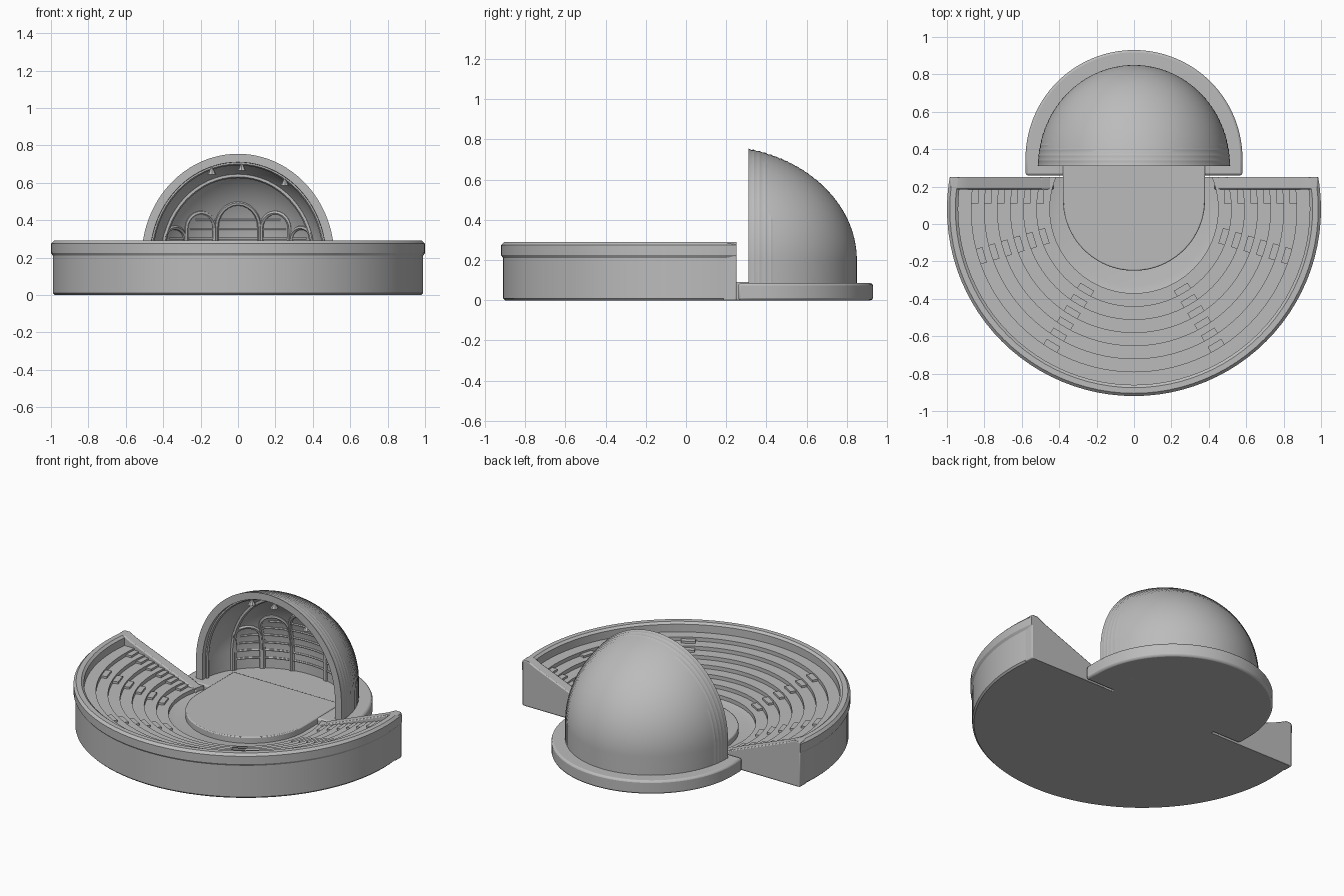
import bpy, bmesh
from math import sin, cos, pi, radians, sqrt
from mathutils import Matrix, Vector

if "Cube" in bpy.data.objects:
    bpy.data.objects.remove(bpy.data.objects["Cube"])

stone = bpy.data.materials.new("grey_stone")
stone.use_nodes = True
stone.diffuse_color = (0.5, 0.5, 0.5, 1)
stone.node_tree.nodes["Principled BSDF"].inputs["Base Color"].default_value = (0.5, 0.5, 0.5, 1)

CY = 0.08          # centre of the seating circle
BACK = 0.25        # straight rear edge of the seating
SPRING = 0.2       # height where the shell starts to curve
MOUTH = 0.31       # front plane of the shell


def finish(name, bm, angle=30, bevel=0):
    bmesh.ops.remove_doubles(bm, verts=bm.verts, dist=0.0002)
    bmesh.ops.recalc_face_normals(bm, faces=bm.faces)
    mesh = bpy.data.meshes.new(name)
    bm.to_mesh(mesh)
    bm.free()
    mesh.materials.append(stone)
    obj = bpy.data.objects.new(name, mesh)
    bpy.context.collection.objects.link(obj)
    if bevel:
        mod = obj.modifiers.new("soft_edge", 'BEVEL')
        mod.width, mod.segments, mod.limit_method = bevel, 2, 'ANGLE'
        mod.angle_limit = radians(40)
    bpy.ops.object.select_all(action='DESELECT')
    bpy.context.view_layer.objects.active = obj
    obj.select_set(True)
    bpy.ops.object.shade_smooth_by_angle(angle=radians(angle))
    return obj


def add_prism(bm, points, offset):
    face = bm.faces.new([bm.verts.new(p) for p in points])
    new = bmesh.ops.extrude_face_region(bm, geom=[face])["geom"]
    bmesh.ops.translate(bm, vec=offset, verts=[g for g in new if isinstance(g, bmesh.types.BMVert)])


def add_box(bm, centre, size, turn=0):
    mat = Matrix.Rotation(turn, 4, 'Z') @ Matrix.Translation(centre) @ Matrix.Diagonal((*size, 1))
    bmesh.ops.create_cube(bm, size=1, matrix=Matrix.Translation((0, CY, 0)) @ mat)


def arc(radius, cy, start, end, steps):
    return [(radius * cos(start + (end - start) * i / steps),
             cy + radius * sin(start + (end - start) * i / steps)) for i in range(steps + 1)]


def tube(name, paths, radius):
    data = bpy.data.curves.new(name, 'CURVE')
    data.dimensions = '3D'
    data.bevel_depth, data.bevel_resolution = radius, 1
    for path in paths:
        spline = data.splines.new('POLY')
        spline.points.add(len(path) - 1)
        for point, co in zip(spline.points, path):
            point.co = (*co, 1)
    data.materials.append(stone)
    obj = bpy.data.objects.new(name, data)
    bpy.context.collection.objects.link(obj)
    bpy.ops.object.select_all(action='DESELECT')
    bpy.context.view_layer.objects.active = obj
    obj.select_set(True)
    bpy.ops.object.convert(target='MESH')
    bpy.ops.object.shade_smooth_by_angle(angle=radians(50))


# Seating bowl: stepped profile turned round the centre, cut straight at the back
TIERS, R0, STEP = 7, 0.45, 0.07


def tier_z(i):
    return 0.085 + 0.024 * i


profile = [(0, 0), (0, 0.05), (0.41, 0.05)]
for i in range(TIERS):
    r = R0 + STEP * i
    profile += [(r, 0.06 if i == 0 else tier_z(i - 1)), (r, tier_z(i))]
profile += [(0.94, tier_z(TIERS - 1)), (0.94, 0.278), (0.955, 0.29), (0.985, 0.29),
            (1, 0.275), (1, 0.225), (0.99, 0.21), (0.99, 0.01), (0.98, 0)]
bm = bmesh.new()
verts = [bm.verts.new((r, CY, z)) for r, z in profile]
edges = [bm.edges.new((a, b)) for a, b in zip(verts, verts[1:] + verts[:1])]
bmesh.ops.spin(bm, geom=verts + edges, cent=(0, CY, 0), axis=(0, 0, 1), angle=2 * pi, steps=96)
bmesh.ops.remove_doubles(bm, verts=bm.verts, dist=0.0002)
cut = bmesh.ops.bisect_plane(bm, geom=bm.verts[:] + bm.edges[:] + bm.faces[:],
                             plane_co=(0, BACK, 0), plane_no=(0, 1, 0), clear_outer=True)
bmesh.ops.edgeloop_fill(bm, edges=[e for e in cut["geom_cut"] if isinstance(e, bmesh.types.BMEdge)])
finish("seating_bowl", bm)

# Sloping end walls on both sides
bm = bmesh.new()
slope = [(0.43, 0), (0.43, 0.075), (0.5, 0.11), (0.89, 0.265), (0.94, 0.29), (0.983, 0.29), (0.983, 0)]
for side in (-1, 1):
    add_prism(bm, [(side * x, 0.185, z) for x, z in slope], (0, BACK - 0.183, 0))
finish("end_walls", bm, bevel=0.006)

# Aisle stairs: a half step in front of each riser
bm = bmesh.new()
for angle in (-73, -31, 31, 73):
    for i in range(1, TIERS):
        r = R0 + STEP * i
        add_box(bm, (r - 0.015, 0, tier_z(i) - 0.026), (0.04, 0.085, 0.03), radians(angle - 90))
for side in (-1, 1):
    for i in range(1, TIERS):
        r = R0 + STEP * i
        add_box(bm, (side * (r - 0.015), 0.07, tier_z(i) - 0.026), (0.045, 0.08, 0.03))
finish("aisle_steps", bm)

# Stage and shell base
bm = bmesh.new()
add_prism(bm, [(x, y, 0) for x, y in [(0.38, 0.5)] + arc(0.38, 0.13, 0, -pi, 40) + [(-0.38, 0.5)]], (0, 0, 0.09))
finish("stage", bm, bevel=0.006)
bm = bmesh.new()
add_prism(bm, [(x, y, 0) for x, y in [(0.58, 0.26)] + arc(0.58, 0.35, 0, pi, 56) + [(-0.58, 0.26)]], (0, 0, 0.085))
finish("shell_base", bm, bevel=0.012)


# Shell: inner rings from the back to the mouth, then ridged outer rings to the back
def section(y, width, rise, n=48):
    ring = [(-width, y, 0.07)]
    ring += [(-width * cos(pi * i / n), y, SPRING + rise * sin(pi * i / n)) for i in range(n + 1)]
    return ring + [(width, y, 0.07)]


IW, ID, IH = 0.47, 0.42, 0.51
rings = []
for i in range(24, -1, -1):
    u = pi / 2 * i / 24
    rings.append(section(MOUTH + ID * sin(u), IW * cos(u), IH * cos(u)))
for i in range(61):
    u = pi / 2 * i / 60
    y = MOUTH + 0.54 * sin(u)
    ridge = 1 - 0.006 * (i % 2)
    rise = 0.57 * sqrt(max(0, 1 - ((y - 0.15) / 0.7) ** 2))
    rings.append(section(y, 0.515 * cos(u) * ridge, rise * ridge))
bm = bmesh.new()
grid = [[bm.verts.new(p) for p in ring] for ring in rings]
for a, b in zip(grid, grid[1:]):
    for j in range(len(a) - 1):
        bm.faces.new((a[j], a[j + 1], b[j + 1], b[j]))
finish("shell", bm, angle=25)


# Inner arches, bays and shelves follow the inner wall
def on_wall(x, z):
    d = 1 - (x / IW) ** 2 - (max(z - SPRING, 0) / IH) ** 2
    return (x, MOUTH + ID * sqrt(max(d, 0)), z)


def hoop(scale):
    y = MOUTH + ID * sqrt(1 - scale ** 2)
    return section(y, IW * scale, IH * scale, 32)


def bay(cx, half, top):
    straight = top - half * 1.1
    pts = [on_wall(cx - half, 0.08 + (straight - 0.08) * i / 6) for i in range(6)]
    pts += [on_wall(cx - half * cos(pi * i / 12), straight + half * 1.1 * sin(pi * i / 12)) for i in range(13)]
    return pts + [on_wall(cx + half, straight - (straight - 0.08) * i / 6) for i in range(1, 7)]


tube("ceiling_arches", [hoop(0.995), hoop(0.86)], 0.014)
tube("wall_bays", [bay(0, 0.115, 0.49)] + [bay(s * x, h, t) for s in (-1, 1)
                                          for x, h, t in ((0.2, 0.075, 0.44), (0.34, 0.055, 0.36))], 0.012)
tube("wall_shelves", [[on_wall(-w + 2 * w * i / 24, z) for i in range(25)]
                      for z, w in ((0.15, 0.39), (0.2, 0.39), (0.25, 0.38), (0.3, 0.37), (0.35, 0.26), (0.4, 0.23))], 0.007)

# Spotlights under the front arch
bm = bmesh.new()
for x, z in ((-0.14, 0.665), (0.02, 0.685), (0.25, 0.605)):
    bmesh.ops.create_cone(bm, cap_ends=True, segments=8, radius1=0.024, radius2=0.002, depth=0.04,
                          matrix=Matrix.Translation((x, 0.34, z)))
finish("spotlights", bm)
